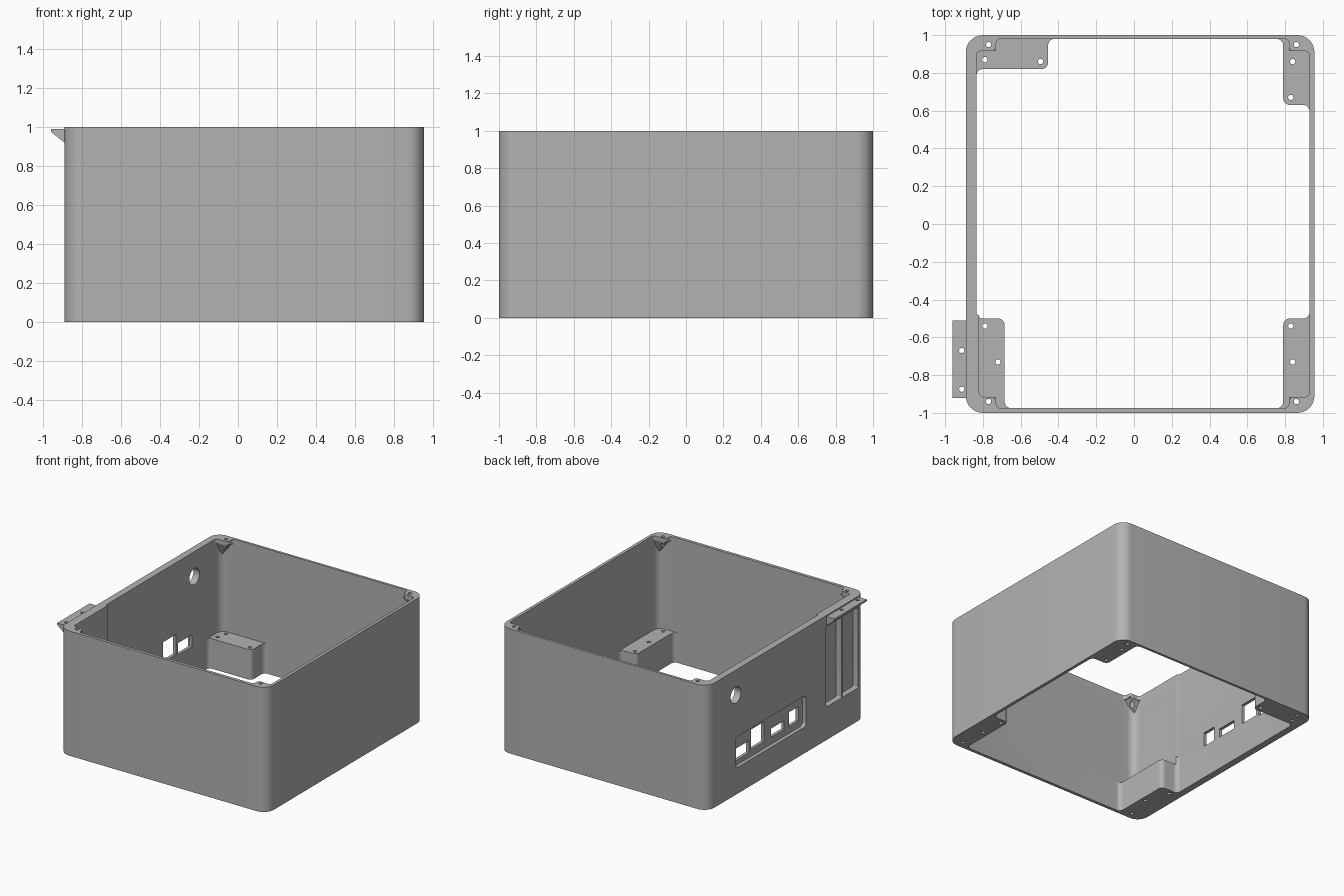
import bpy, bmesh, math
from mathutils import Vector

if "Cube" in bpy.data.objects:
    bpy.data.objects.remove(bpy.data.objects["Cube"])

grey = bpy.data.materials.new("plain grey")
grey.use_nodes = True
grey.diffuse_color = (0.45, 0.45, 0.45, 1)
grey.node_tree.nodes["Principled BSDF"].inputs["Base Color"].default_value = grey.diffuse_color


def link(name, bm):
    bmesh.ops.recalc_face_normals(bm, faces=bm.faces)
    mesh = bpy.data.meshes.new(name)
    bm.to_mesh(mesh)
    bm.free()
    mesh.materials.append(grey)
    obj = bpy.data.objects.new(name, mesh)
    bpy.context.collection.objects.link(obj)
    return obj


def rounded(points, radius, steps=8):
    """Round the right-angled corners; a point may carry its own radius."""
    out = []
    for i, point in enumerate(points):
        p = Vector(point[:2])
        r = point[2] if len(point) > 2 else radius
        u = (Vector(points[i - 1][:2]) - p).normalized()
        v = (Vector(points[(i + 1) % len(points)][:2]) - p).normalized()
        for k in range(steps + 1):
            t = math.pi / 2 * k / steps
            q = p + u * r * (1 - math.sin(t)) + v * r * (1 - math.cos(t))
            if not out or (q - out[-1]).length > 1e-5:
                out.append(q)
    if (out[0] - out[-1]).length < 1e-5:
        out.pop()
    return out


def rect(u0, u1, v0, v1, r):
    return rounded([(u0, v0), (u1, v0), (u1, v1), (u0, v1)], r)


def prism(name, outline, lo, hi, axis="z"):
    """Extrude a 2D outline from lo to hi along the axis."""
    place = {"x": lambda u, v, w: (w, u, v),
             "y": lambda u, v, w: (u, w, v),
             "z": lambda u, v, w: (u, v, w)}[axis]
    bm = bmesh.new()
    a, b = [[bm.verts.new(place(u, v, w)) for u, v in outline] for w in (lo, hi)]
    bm.faces.new(a)
    bm.faces.new(b)
    for i in range(len(a)):
        bm.faces.new((a[i - 1], a[i], b[i], b[i - 1]))
    return link(name, bm)


def cut(target, cutter):
    """Subtract the cutter for good and discard it."""
    mod = target.modifiers.new("cut", "BOOLEAN")
    mod.operation, mod.solver, mod.object = "DIFFERENCE", "EXACT", cutter
    bpy.context.view_layer.objects.active = target
    bpy.ops.object.modifier_apply(modifier=mod.name)
    bpy.data.objects.remove(cutter)


def drill(target, x, y, r=0.014):
    cut(target, prism("drill", rect(x - r, x + r, y - r, y + r, r), -0.1, 1.1))


# Inner wall limits, mounting block height and tab underside
X0, X1, Y0, Y1 = -0.835, 0.93, -0.975, 0.98
PANEL, BLOCK, TAB = -0.82, 0.24, 0.965

# Outer body
case = prism("case_shell", rect(-0.89, 0.955, -1, 1, 0.09), 0, 1)

# Main cavity, leaving a thicker wall panel behind the slots
main = rounded([(PANEL, Y0), (X1, Y0), (X1, Y1), (X0, Y1),
                (X0, -0.48, 0.007), (PANEL, -0.48, 0.007)], 0.062)
cut(case, prism("main_cavity", main, BLOCK, TAB))

# Floor opening, leaving four mounting blocks
floor = rounded([(-0.685, Y0), (0.79, Y0), (0.79, -0.5), (X1, -0.5),
                 (X1, 0.63), (0.79, 0.63), (0.79, Y1), (-0.455, Y1),
                 (-0.455, 0.82), (X0, 0.82), (X0, -0.5), (-0.685, -0.5)], 0.035)
cut(case, prism("floor_opening", floor, -0.1, 0.3))

# Top opening, leaving a screw tab in every corner
top = rounded([(-0.73, Y0), (0.82, Y0), (0.82, -0.915), (X1, -0.915),
               (X1, 0.915), (0.82, 0.915), (0.82, Y1), (-0.73, Y1),
               (-0.73, 0.915), (X0, 0.915), (X0, -0.48, 0.007),
               (PANEL, -0.48, 0.007), (PANEL, -0.915), (-0.73, -0.915)], 0.025)
cut(case, prism("top_opening", top, 0.9, 1.1))

# Port recess, port windows, cable hole and two tall slots in the side wall
cut(case, prism("port_recess", rect(-0.25, 0.64, 0.21, 0.46, 0.03), -1, -0.86, "x"))
for y0, y1, z0, z1 in [(0.43, 0.61, 0.25, 0.345), (0.24, 0.405, 0.265, 0.425),
                       (-0.015, 0.15, 0.265, 0.335), (-0.195, -0.08, 0.265, 0.38)]:
    cut(case, prism("port", rect(y0, y1, z0, z1, 0.004), -1, -0.75, "x"))
cut(case, prism("cable_hole", rect(0.575, 0.705, 0.735, 0.865, 0.065), -1, -0.75, "x"))
for y in (-0.7, -0.912):
    cut(case, prism("slot", rect(y, y + 0.2, 0.265, 0.91, 0.008), -1, -0.842, "x"))

# Screw holes through the mounting blocks
for x, y in [(-0.79, 0.87), (-0.495, 0.86), (0.84, 0.86), (0.83, 0.67),
             (0.83, -0.54), (0.84, -0.73), (-0.79, -0.54), (-0.72, -0.73)]:
    drill(case, x, y)
parts = [case]

# Tapered supports under the corner tabs, with their screw holes
for side, x_wall, x_edge, x_hole in [("right", X0, -0.73, -0.77), ("left", X1, 0.82, 0.86)]:
    for end, y_wall, y_edge, y_hole in [("front", Y0, -0.915, -0.94), ("back", Y1, 0.915, 0.95)]:
        sx = math.copysign(1, x_wall)
        sy = math.copysign(1, y_wall)
        bm = bmesh.new()
        for p in [(x_edge, y_edge, 0.972), (x_wall + sx * 0.005, y_edge, 0.972),
                  (x_edge, y_wall + sy * 0.005, 0.972),
                  (x_wall - sx * 0.015, y_wall - sy * 0.015, 0.972),
                  (x_wall - sx * 0.012, y_wall - sy * 0.012, 0.85)]:
            bm.verts.new(p)
        bmesh.ops.convex_hull(bm, input=bm.verts)
        support = link(f"{end}_{side}_tab_support", bm)
        drill(support, x_hole, y_hole, 0.016)
        drill(case, x_hole, y_hole)
        parts.append(support)

# Overhanging side flange with a sloped underside
profile = [(-0.96, 0.99), (-0.96, 0.975), (-0.885, 0.915), (-0.86, 0.915), (-0.86, 0.99)]
flange = prism("side_flange", profile, -0.92, -0.51, "y")
for y in (-0.67, -0.875):
    drill(flange, -0.912, y)
parts.append(flange)

# Smooth rounded walls with crisp edges
bpy.ops.object.select_all(action="DESELECT")
for obj in parts:
    obj.select_set(True)
bpy.context.view_layer.objects.active = case
bpy.ops.object.shade_smooth_by_angle(angle=math.radians(30))
